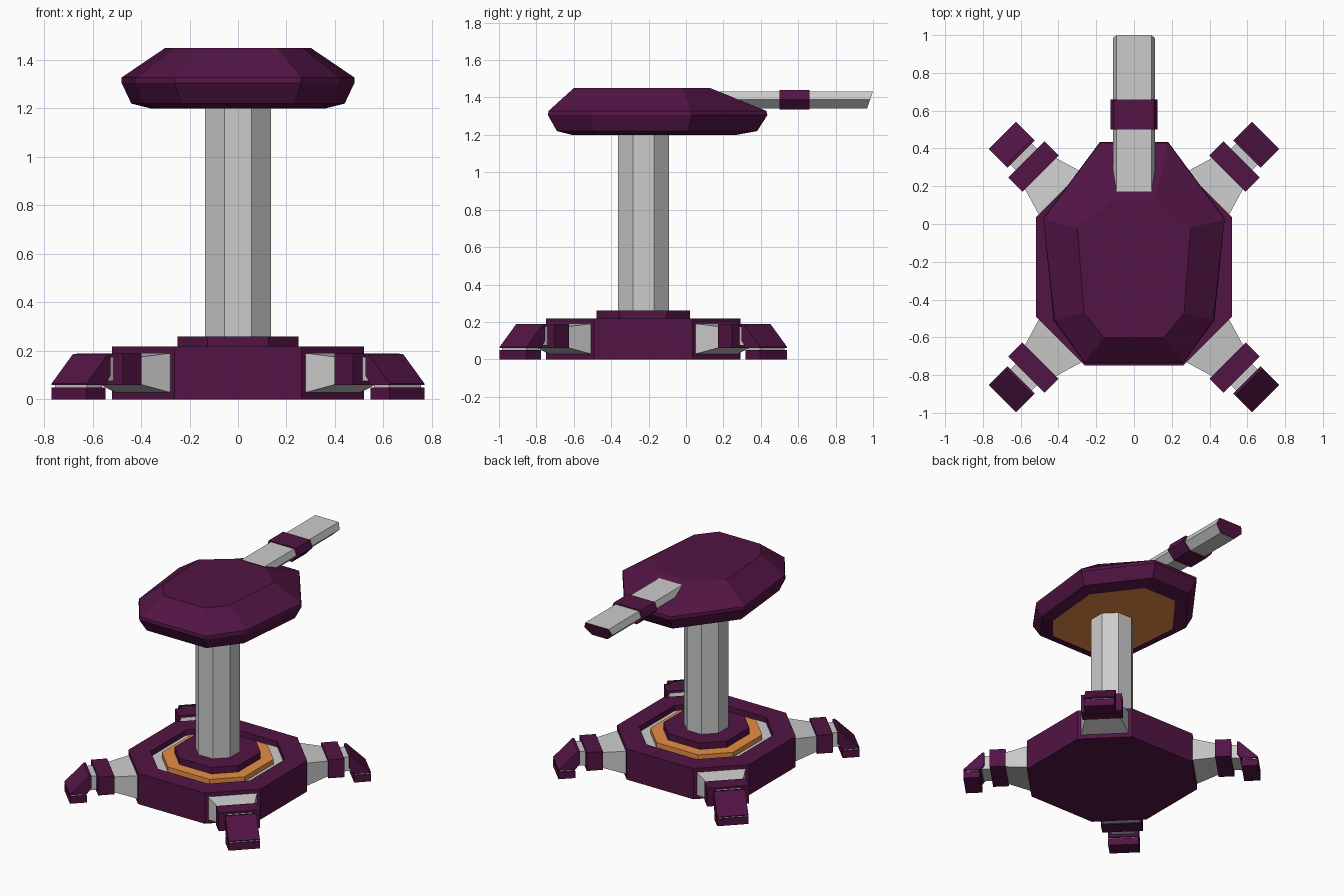
import bpy, bmesh, math
from mathutils import Matrix

if "Cube" in bpy.data.objects:
    bpy.data.objects.remove(bpy.data.objects["Cube"])

CY = -0.228  # y of the turret axis


def material(name, rgb):
    m = bpy.data.materials.new(name)
    m.diffuse_color = (*rgb, 1)
    m.use_nodes = True
    m.node_tree.nodes["Principled BSDF"].inputs["Base Color"].default_value = m.diffuse_color
    return m


PLUM = material("plum", (0.085, 0.007, 0.058))
ORANGE = material("orange", (0.8, 0.27, 0.06))


def loft(name, rings, mat=None, matrix=None, cap_mats=()):
    """Skin a stack of equal-length rings and cap both ends."""
    bm = bmesh.new()
    loops = [[bm.verts.new(p) for p in r] for r in rings]
    n = len(loops[0])
    for a, b in zip(loops, loops[1:]):
        for i in range(n):
            j = (i + 1) % n
            bm.faces.new((a[i], a[j], b[j], b[i]))
    caps = [bm.faces.new(loops[0]), bm.faces.new(loops[-1])]
    for face, slot in zip(caps, [i for i, _ in cap_mats]):
        face.material_index = slot
    bmesh.ops.recalc_face_normals(bm, faces=bm.faces)
    if matrix:
        bm.transform(matrix)
    me = bpy.data.meshes.new(name)
    bm.to_mesh(me)
    bm.free()
    if mat:
        me.materials.append(mat)
    for _, m in cap_mats:
        if m:
            me.materials.append(m)
    ob = bpy.data.objects.new(name, me)
    bpy.context.collection.objects.link(ob)
    return ob


def octagon(h, z, ratio=0.505):
    c = h * ratio
    q = [(h, -c), (h, c), (c, h), (-c, h), (-h, c), (-h, -c), (-c, -h), (c, -h)]
    return [(x, y + CY, z) for x, y in q]


def mirrored(half):
    """Close a half outline of (x, v) points across x = 0."""
    return half + [(-x, v) for x, v in reversed(half)]


def rect(r, w, z0, z1):
    return [(r, -w, z0), (r, w, z0), (r, w, z1), (r, -w, z1)]


# Base with recessed top, nested rings and column
loft("base", [octagon(0.52, 0), octagon(0.52, 0.218), octagon(0.39, 0.218), octagon(0.39, 0.17)], PLUM)
loft("recess_floor", [octagon(0.39, 0.165), octagon(0.39, 0.18)])
loft("turntable_ring", [octagon(0.325, 0.17), octagon(0.325, 0.215)], ORANGE)
loft("hub", [octagon(0.25, 0.17), octagon(0.25, 0.26)], PLUM)
loft("column", [octagon(0.136, 0.25, 0.414), octagon(0.136, 1.22, 0.414)])

# Four legs on the diagonals
for k in range(4):
    M = Matrix.Translation((0, CY, 0)) @ Matrix.Rotation(math.radians(45 + 90 * k), 4, 'Z')
    tag = f"_{k + 1}"
    loft("upper_leg" + tag, [rect(0.50, 0.165, 0.025, 0.192), rect(0.56, 0.158, 0.03, 0.19),
                             rect(0.72, 0.11, 0.07, 0.172)], None, M)
    loft("leg_band" + tag, [rect(0.70, 0.136, 0.06, 0.19), rect(0.806, 0.136, 0.06, 0.19)], PLUM, M)
    loft("leg_link" + tag, [rect(0.79, 0.08, 0.075, 0.175), rect(0.87, 0.08, 0.075, 0.175)], None, M)
    toe = [(0.845, 0.188), (0.86, 0.188), (0.985, 0.066), (0.985, 0.06), (0.875, 0.06), (0.845, 0.10)]
    loft("toe" + tag, [[(r, w, z) for r, z in toe] for w in (-0.102, 0.102)], PLUM, M)
    loft("toe_seam" + tag, [rect(0.885, 0.093, 0.045, 0.065), rect(0.975, 0.093, 0.045, 0.065)], None, M)
    loft("foot_pad" + tag, [rect(0.875, 0.102, 0, 0.05), rect(0.985, 0.102, 0, 0.05)], PLUM, M)


def head_ring(z, xb, yb, xs, ys, xf, ym, xe, yf):
    """Back edge, widest side, front side and front edge corners."""
    return [(x, y, z) for x, y in mirrored([(xb, yb), (xs, ys), (xf, ym), (xe, yf)])]


# Head with an orange underside
loft("head", [
    head_ring(1.20, 0.13, 0.27, 0.36, -0.03, 0.32, -0.46, 0.19, -0.61),
    head_ring(1.22, 0.16, 0.38, 0.44, 0.01, 0.39, -0.49, 0.235, -0.69),
    head_ring(1.305, 0.18, 0.435, 0.48, 0.03, 0.425, -0.51, 0.26, -0.738),
    head_ring(1.328, 0.18, 0.43, 0.48, 0.025, 0.42, -0.51, 0.26, -0.735),
    head_ring(1.45, 0.11, 0.13, 0.30, -0.02, 0.265, -0.47, 0.16, -0.60),
], PLUM, cap_mats=((1, ORANGE), (0, None)))


# Barrel with slanted muzzle, and its band
def barrel_ring(y, slant=0.0, grow=0.0):
    half = [(0.092 + grow, 1.433 + grow / 2), (0.11 + grow, 1.39), (0.06 + grow, 1.342 - grow / 2)]
    return [(x, y - slant * (1.433 - z), z) for x, z in mirrored(half)]


loft("barrel", [barrel_ring(0.05), barrel_ring(1.0, 0.35)], None, cap_mats=((0, None), (1, None)))
barrel = bpy.data.objects["barrel"].data
barrel.materials.append(None)
barrel.materials.append(PLUM)
loft("barrel_band", [barrel_ring(0.50, 0, 0.015), barrel_ring(0.66, 0, 0.015)], PLUM)
